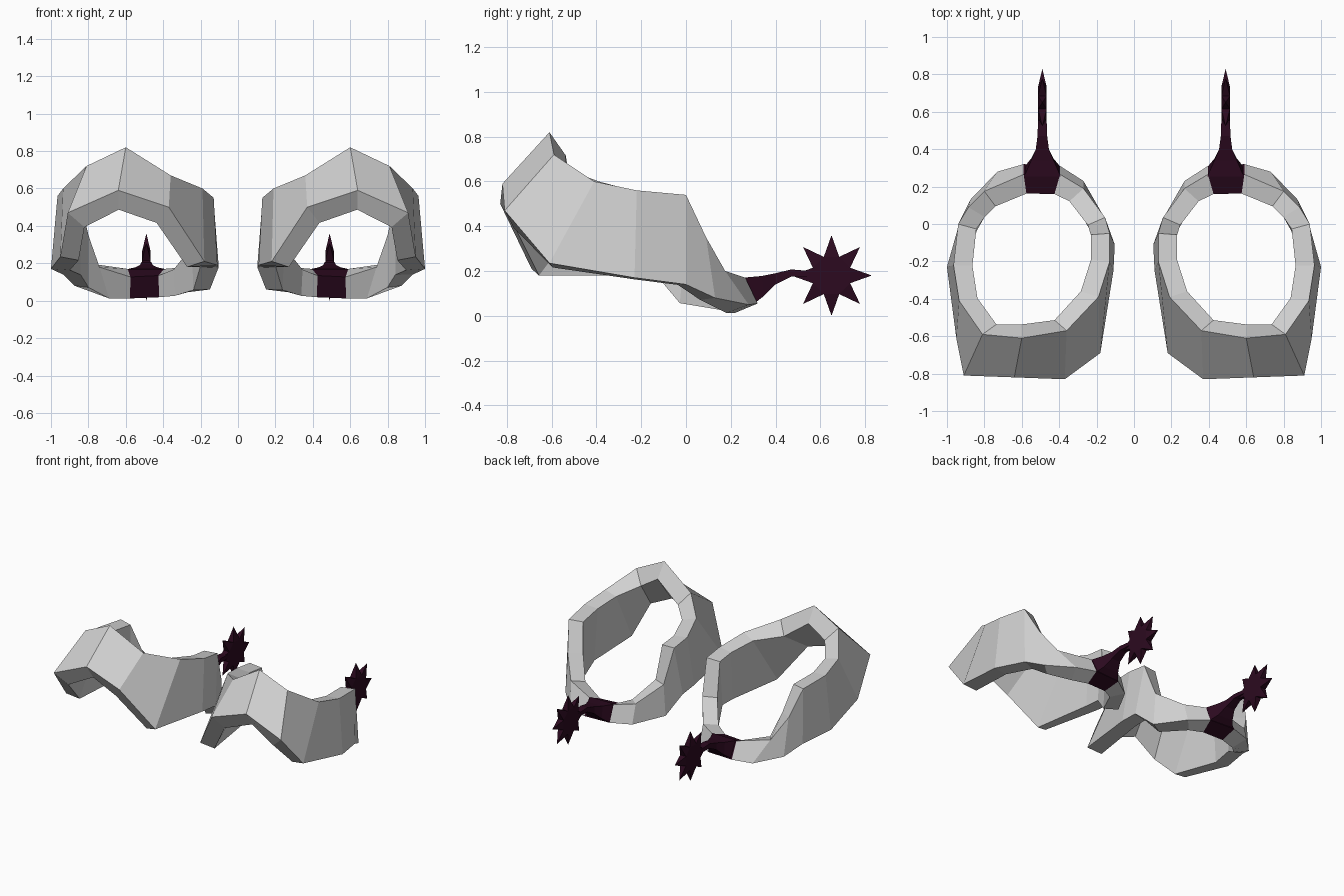
import bpy, bmesh, math
from mathutils import Vector

old = bpy.data.objects.get("Cube")
if old:
    bpy.data.objects.remove(old, do_unlink=True)


def make_material(name, colour):
    mat = bpy.data.materials.new(name)
    mat.use_nodes = True
    mat.diffuse_color = colour
    mat.node_tree.nodes["Principled BSDF"].inputs["Base Color"].default_value = colour
    return mat


pale_grey = make_material("pale grey", (0.63, 0.63, 0.63, 1))
dark_plum = make_material("dark plum", (0.025, 0.003, 0.014, 1))


def finish(name, bm, materials):
    """Turn a bmesh into a flat shaded object, mirrored to both sides."""
    mesh = bpy.data.meshes.new(name)
    bm.to_mesh(mesh)
    bm.free()
    for mat in materials:
        mesh.materials.append(mat)
    obj = bpy.data.objects.new(name, mesh)
    bpy.context.collection.objects.link(obj)
    mirror = obj.modifiers.new("both_sides", 'MIRROR')
    mirror.use_axis[0] = True
    mirror.use_mirror_merge = False


def bridge(bm, ring_a, ring_b):
    """Join two closed loops of vertices with quads."""
    count = len(ring_a)
    return [bm.faces.new((ring_a[i], ring_b[i], ring_b[(i + 1) % count], ring_a[(i + 1) % count]))
            for i in range(count)]


# Heel band: upper and lower edge of the outer surface, front peak first
SPUR_X = 0.49
BACK_SEGMENT = 7
THICKNESS = 0.1
upper_edge = [
    (.60, -.61, .82), (.81, -.59, .72), (.935, -.41, .60), (.965, -.22, .56), (.94, 0, .54),
    (.885, .09, .35), (.80, .175, .20), (.59, .265, .17), (.395, .265, .17), (.27, .19, .18),
    (.155, .035, .29), (.13, -.05, .53), (.13, -.20, .55), (.19, -.39, .60), (.36, -.57, .67)]
lower_edge = [
    (.64, -.82, .59), (.91, -.81, .47), (.95, -.61, .235), (1, -.23, .17), (.935, 0, .14),
    (.875, .13, .08), (.73, .28, .05), (.59, .32, .055), (.395, .31, .055), (.27, .23, .045),
    (.15, .02, .06), (.103, -.11, .18), (.11, -.25, .19), (.18, -.69, .21), (.37, -.83, .50)]


def inner_vertex(bm, vert):
    """Step inward from the outer surface; the front sags and the back is a little thicker."""
    step = THICKNESS * vert.calc_shell_factor()
    point = vert.co - vert.normal * step
    if vert.co.y < -.5 and vert.co.z > .4:
        point.z -= .025
    elif vert.co.y > .25:
        point.y -= .012
    return bm.verts.new(point)


bm = bmesh.new()
upper = [bm.verts.new(p) for p in upper_edge]
lower = [bm.verts.new(p) for p in lower_edge]
strips = [bridge(bm, upper, lower)]
bm.normal_update()
inner_upper, inner_lower = [[inner_vertex(bm, v) for v in edge] for edge in (upper, lower)]
strips += [bridge(bm, lower, inner_lower), bridge(bm, inner_lower, inner_upper),
           bridge(bm, inner_upper, upper)]
for strip in strips:
    strip[BACK_SEGMENT].material_index = 1
finish("heel_band", bm, [pale_grey, dark_plum])

# Spur shank: tapering square sections as (y top, y bottom, z top, z bottom, half width)
sections = [(.255, .305, .17, .055, .097), (.34, .35, .178, .09, .06),
            (.40, .40, .19, .14, .035), (.47, .47, .207, .175, .026),
            (.58, .58, .198, .172, .022)]
bm = bmesh.new()
rings = []
for y_top, y_low, z_top, z_low, half in sections:
    rings.append([bm.verts.new((SPUR_X + sx * half, y, z)) for sx, y, z in
                  ((-1, y_top, z_top), (1, y_top, z_top), (1, y_low, z_low), (-1, y_low, z_low))])
for first, second in zip(rings, rings[1:]):
    bridge(bm, first, second)
bm.faces.new(rings[0])
bm.faces.new(rings[-1])
bmesh.ops.recalc_face_normals(bm, faces=bm.faces)
finish("spur_shank", bm, [dark_plum])

# Spur rowel: flat octagonal hub with eight sharp points
POINTS = 8
centre = Vector((SPUR_X, .65, .18))


def on_star(x, radius, step):
    angle = math.pi * step / POINTS
    return centre + Vector((x, radius * math.cos(angle), radius * math.sin(angle)))


bm = bmesh.new()
hubs = [[bm.verts.new(on_star(x, .09, 2 * i + 1)) for i in range(POINTS)] for x in (-.023, .023)]
for hub in hubs:
    bm.faces.new(hub)
for i in range(POINTS):
    tip = bm.verts.new(on_star(0, .18, 2 * i))
    (a, b), (c, d) = [(hub[i - 1], hub[i]) for hub in hubs]
    for pair in ((a, b), (b, d), (d, c), (c, a)):
        bm.faces.new((*pair, tip))
bmesh.ops.recalc_face_normals(bm, faces=bm.faces)
finish("spur_star", bm, [dark_plum])
